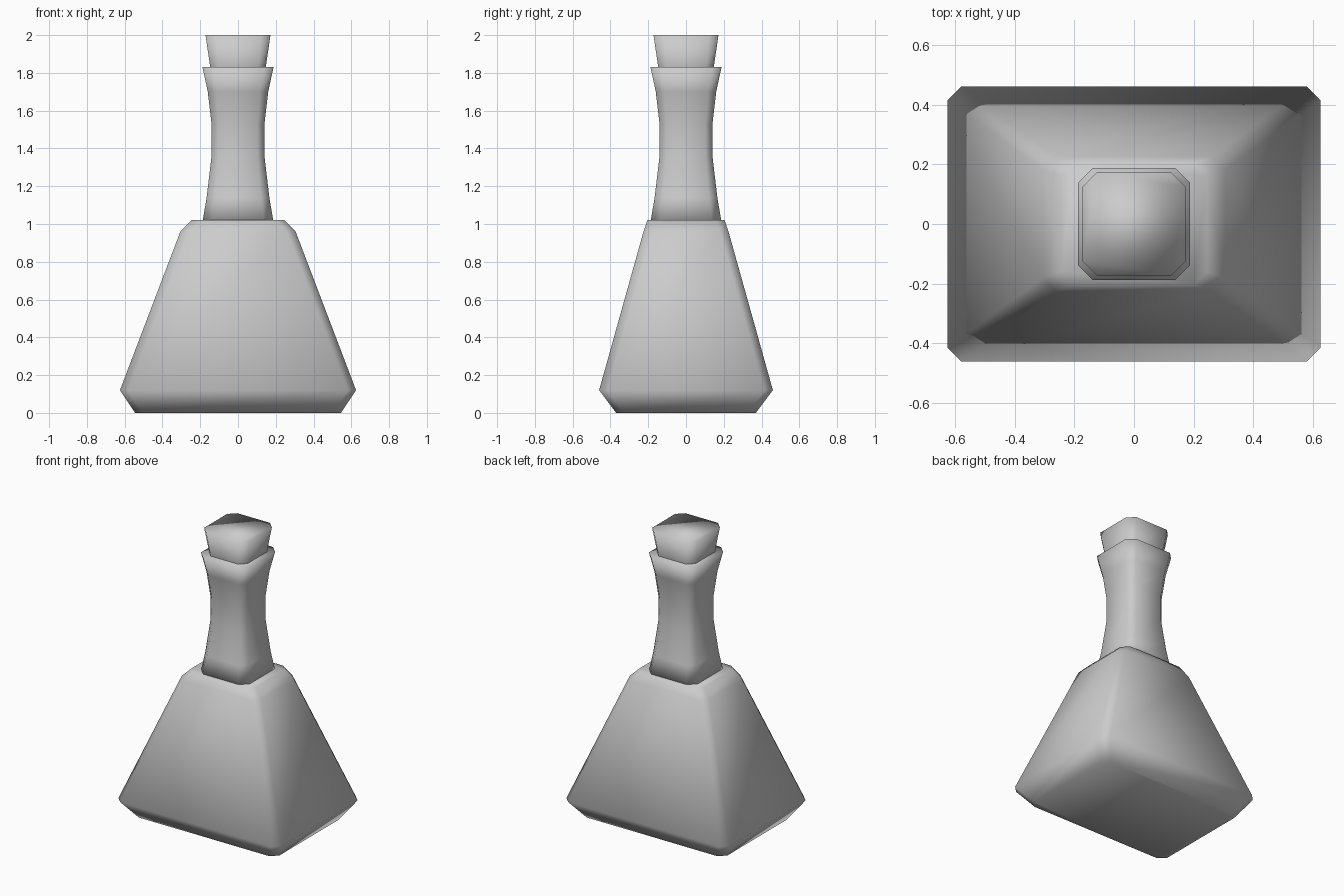
import bpy, bmesh

if "Cube" in bpy.data.objects:
    bpy.data.objects.remove(bpy.data.objects["Cube"])


def section(hx, hy, c, z):
    # Rectangle with cut corners, counter-clockwise
    return [(hx, -hy + c, z), (hx, hy - c, z), (hx - c, hy, z), (-hx + c, hy, z),
            (-hx, hy - c, z), (-hx, -hy + c, z), (-hx + c, -hy, z), (hx - c, -hy, z)]


def loft(name, sections):
    bm = bmesh.new()
    rings = [[bm.verts.new(p) for p in section(*s)] for s in sections]
    for a, b in zip(rings, rings[1:]):
        for i in range(8):
            j = (i + 1) % 8
            bm.faces.new((a[i], a[j], b[j], b[i]))
    bm.faces.new(rings[0][::-1])
    bm.faces.new(rings[-1])
    for f in bm.faces:
        f.smooth = True
    mesh = bpy.data.meshes.new(name)
    bm.to_mesh(mesh)
    bm.free()
    ob = bpy.data.objects.new(name, mesh)
    bpy.context.collection.objects.link(ob)
    return ob


# Tapered flask body: half width, half depth, corner cut, height
loft("flask_body", [
    (0.545, 0.37, 0.045, 0.0),
    (0.625, 0.46, 0.045, 0.12),
    (0.305, 0.225, 0.045, 0.96),
    (0.245, 0.205, 0.045, 1.02),
])

# Waisted neck
neck = [(0.188, 1.01), (0.166, 1.14), (0.14, 1.36), (0.14, 1.53), (0.16, 1.70), (0.188, 1.83)]
loft("neck", [(r, r, r * 0.27, z) for r, z in neck])

# Flared stopper
loft("stopper", [(0.135, 0.135, 0.038, 1.70),
                 (0.147, 0.147, 0.042, 1.83),
                 (0.172, 0.172, 0.047, 2.0)])
